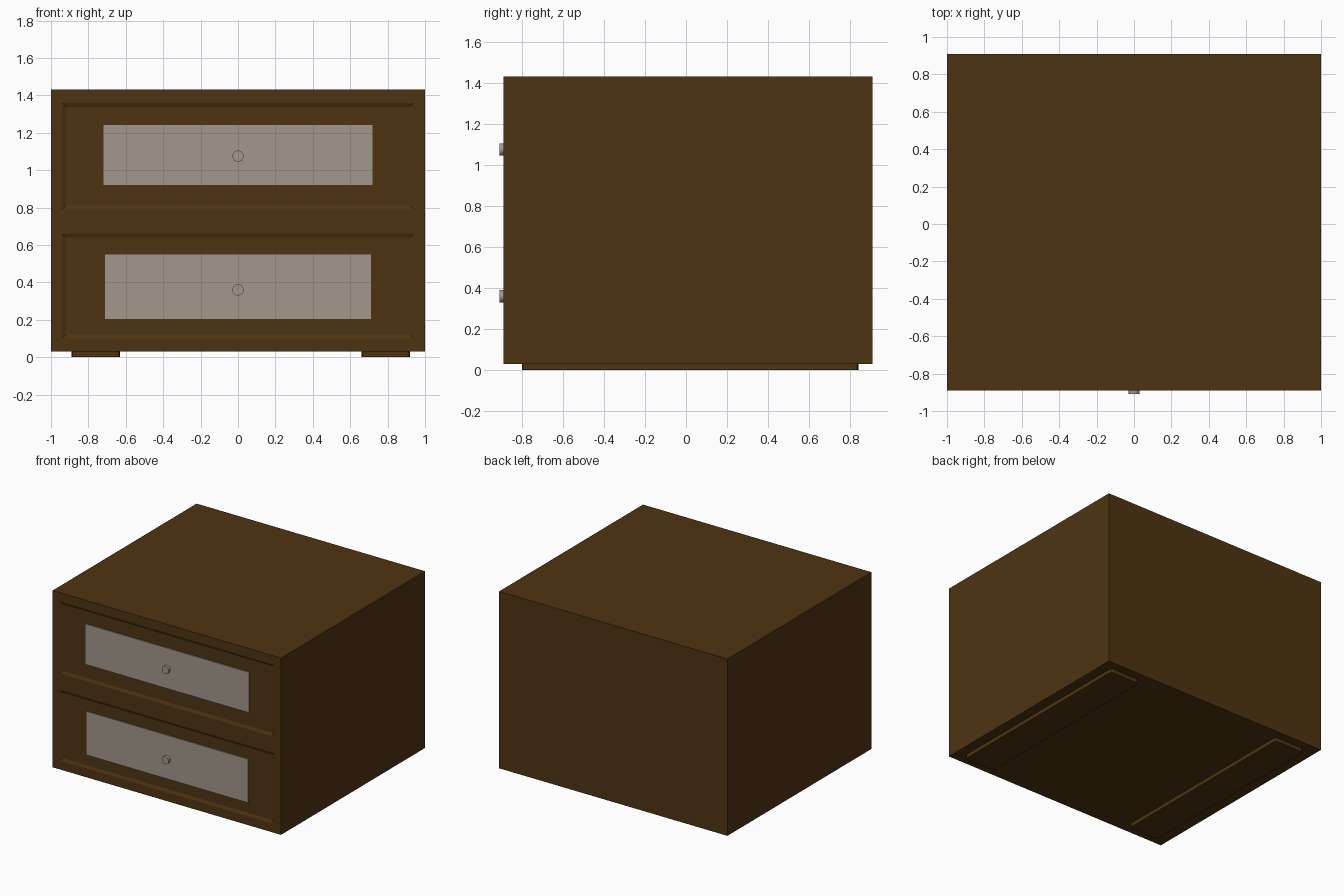
import bpy
import bmesh
from math import radians
from mathutils import Vector

default = bpy.data.objects.get("Cube")
if default:
    bpy.data.objects.remove(default, do_unlink=True)


def make_material(name, rgb):
    mat = bpy.data.materials.new(name)
    mat.use_nodes = True
    colour = (*rgb, 1.0)
    mat.diffuse_color = colour
    mat.node_tree.nodes["Principled BSDF"].inputs["Base Color"].default_value = colour
    return mat


wood = make_material("dark brown wood", (0.078, 0.034, 0.006))
metal = make_material("warm grey metal", (0.36, 0.31, 0.265))


def add_object(name, bm, mat):
    mesh = bpy.data.meshes.new(name)
    bm.to_mesh(mesh)
    bm.free()
    mesh.materials.append(mat)
    obj = bpy.data.objects.new(name, mesh)
    bpy.context.collection.objects.link(obj)
    return obj


def box_mesh(low, high):
    low, high = Vector(low), Vector(high)
    bm = bmesh.new()
    bmesh.ops.create_cube(bm, size=1)
    bmesh.ops.scale(bm, vec=high - low, verts=bm.verts)
    bmesh.ops.translate(bm, vec=(low + high) / 2, verts=bm.verts)
    return bm


FRONT = -0.89
PANEL_SIDE = 0.94
PANELS = [(0.10, 0.66), (0.79, 1.36)]

# Cabinet body with two shallow recessed drawer panels
bm = box_mesh((-1, FRONT, 0.03), (1, 0.91, 1.43))
cuts = [((x, 0, 0), (1, 0, 0)) for x in (-PANEL_SIDE, PANEL_SIDE)]
cuts += [((0, 0, z), (0, 0, 1)) for panel in PANELS for z in panel]
for point, normal in cuts:
    bmesh.ops.bisect_plane(bm, geom=bm.verts[:] + bm.edges[:] + bm.faces[:],
                           plane_co=point, plane_no=normal)
bm.normal_update()
panel_faces = []
for face in bm.faces:
    centre = face.calc_center_median()
    in_panel = any(low < centre.z < high for low, high in PANELS)
    if face.normal.y < -0.9 and abs(centre.x) < PANEL_SIDE and in_panel:
        panel_faces.append(face)
bmesh.ops.inset_individual(bm, faces=panel_faces, thickness=0.03, depth=-0.01)
add_object("cabinet_body", bm, wood)

# Metal plate and round knob on each drawer
drawers = [("lower", 0.71, 0.205, 0.55, 0.36), ("upper", 0.718, 0.92, 1.24, 1.075)]
for name, half, low, high, knob_z in drawers:
    bm = box_mesh((-half, FRONT + 0.002, low), (half, FRONT + 0.011, high))
    add_object(name + "_drawer_plate", bm, metal)

    bpy.ops.mesh.primitive_cylinder_add(vertices=32, radius=0.03, depth=0.03,
                                        location=(0, -0.895, knob_z),
                                        rotation=(radians(90), 0, 0))
    knob = bpy.context.object
    knob.name = name + "_drawer_knob"
    knob.data.materials.append(metal)
    bpy.ops.object.shade_smooth_by_angle(angle=radians(30))

# Long runners under the cabinet, with softened corners
for name, x_low, x_high in (("right_runner", -0.89, -0.63), ("left_runner", 0.66, 0.92)):
    bm = box_mesh((x_low, -0.8, 0), (x_high, 0.84, 0.03))
    corners = [e for e in bm.edges
               if abs(e.verts[0].co.z - e.verts[1].co.z) > 0.01]
    bmesh.ops.bevel(bm, geom=corners, offset=0.02, segments=2,
                    affect='EDGES', profile=0.5)
    add_object(name, bm, wood)
